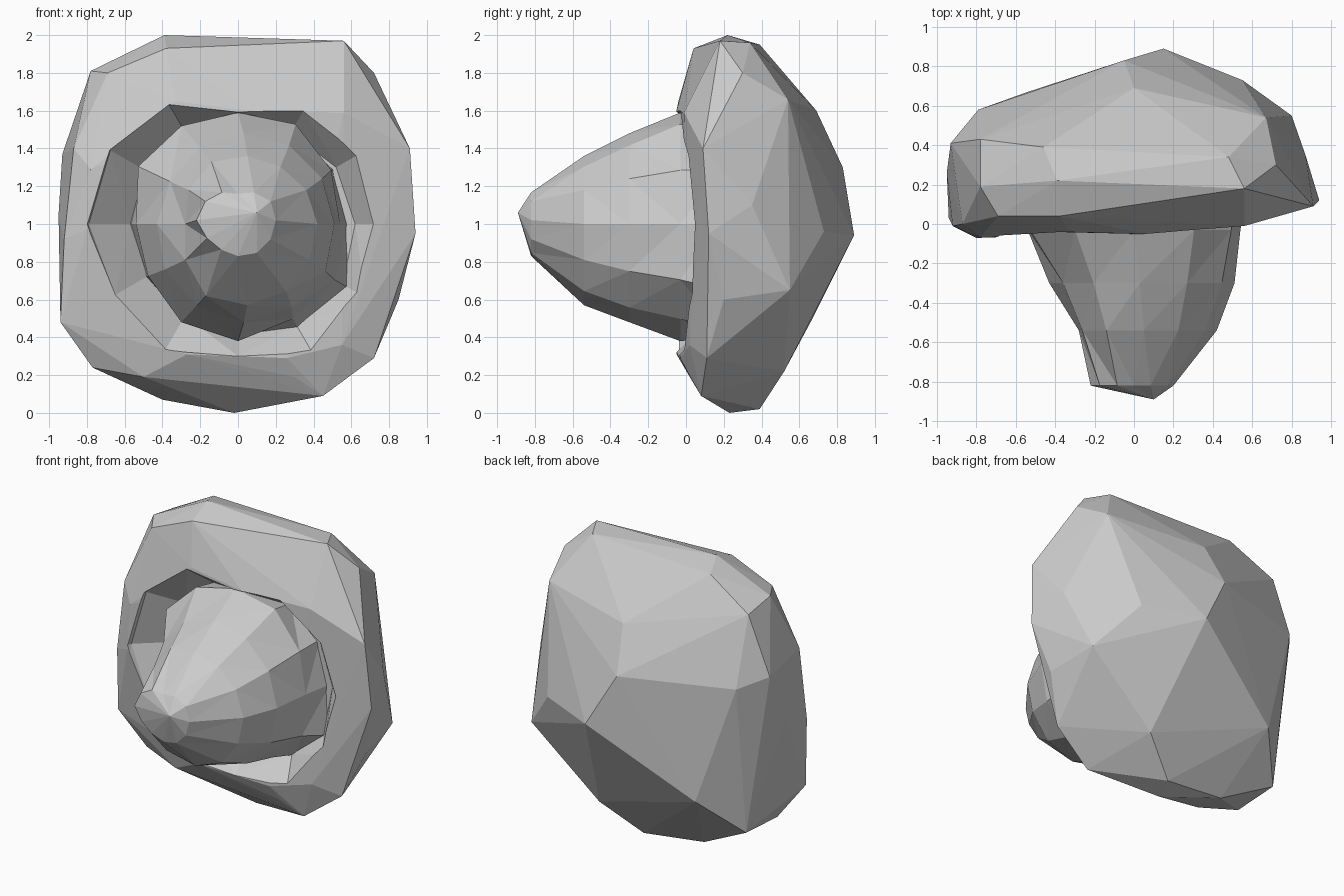
import bpy, bmesh, math

N = 12  # sides of every ring, one vertex each 30 degrees, seen from the front


def add_object(name, bm):
    bmesh.ops.recalc_face_normals(bm, faces=bm.faces[:])
    mesh = bpy.data.meshes.new(name)
    bm.to_mesh(mesh)
    bm.free()
    obj = bpy.data.objects.new(name, mesh)
    bpy.context.collection.objects.link(obj)
    return obj


def hull(name, points):
    """Faceted convex body around a few corner points."""
    bm = bmesh.new()
    for p in points:
        bm.verts.new(p)
    bmesh.ops.convex_hull(bm, input=bm.verts[:])
    loose = [v for v in bm.verts if not v.link_faces]
    bmesh.ops.delete(bm, geom=loose, context='VERTS')
    return add_object(name, bm)


def loft(name, rings, start, end):
    """Join irregular rings (cx, cz, y, radii) and close both ends on a point."""
    bm = bmesh.new()
    loops = []
    for cx, cz, y, radii in rings:
        loops.append([bm.verts.new((cx + r * math.cos(math.tau * i / N), y,
                                    cz + r * math.sin(math.tau * i / N)))
                      for i, r in enumerate(radii)])
    for a, b in zip(loops, loops[1:]):
        for i in range(N):
            j = (i + 1) % N
            bm.faces.new((a[i], a[j], b[j], b[i]))
    for tip, loop in ((start, loops[0]), (end, loops[-1])):
        v = bm.verts.new(tip)
        for i in range(N):
            bm.faces.new((v, loop[i], loop[(i + 1) % N]))
    bmesh.ops.triangulate(bm, faces=bm.faces[:], quad_method='SHORT_EDGE')
    return add_object(name, bm)


# Outer shell: corners of the domed back, the widest outline and the front rim
back = [(.15, .89, .94), (-.05, .83, 1.3), (0, .69, 1.6), (.55, .73, .96),
        (.67, .54, 1.66), (.8, .55, .65), (-.79, .58, 1.31), (-.54, .67, .50),
        (.3, .52, .22), (-.77, .44, .26), (.05, .39, .02), (-.4, .37, .07),
        (-.78, .43, 1.77), (-.46, .39, 1.95), (.48, .34, 1.96)]
outline = [(-.39, .22, 2.0), (.56, .18, 1.97), (.72, .3, 1.8), (.91, .09, 1.4),
           (.87, .35, 1.1), (.94, .12, .95), (.85, .2, .6), (.72, .11, .29),
           (.45, .08, .09), (-.02, .23, 0), (-.77, .1, .24), (-.94, .03, .48),
           (-.95, .26, 1.05), (-.93, .41, 1.37), (-.78, .19, 1.81)]
front = [(-.38, .04, 1.93), (-.69, .04, 1.8), (-.87, 0, 1.4), (-.92, -.01, .92),
         (-.5, .03, .19), (.3, .02, .19), (-.33, -.04, 1.65), (-.55, -.03, 1.56),
         (-.78, -.07, 1.29), (-.8, -.07, .97), (-.56, -.05, .6), (-.27, -.05, .31),
         (.26, -.03, .29), (.55, .02, .36), (.06, -.05, 1.6), (.56, -.01, 1.59)]
shell = hull("shell", back + outline + front)

# Sunken hollow cut into the front of the shell, wider on the right
hollow = loft("hollow_cutter", [
    (0, 1, -.30, [.92, .88, .80, .64, .79, .84, .86, .84, .86, .76, .86, .88]),
    (0, 1, -.04, [.80, .77, .70, .59, .73, .78, .79, .75, .77, .70, .80, .78]),
    (0, 1, .15, [.62, .60, .56, .53, .56, .57, .57, .55, .56, .57, .62, .64]),
], (0, -.3, 1), (0, .16, 1))
hollow.hide_render = True
hollow.hide_viewport = True
cut = shell.modifiers.new("hollow", 'BOOLEAN')
cut.operation = 'DIFFERENCE'
cut.solver = 'EXACT'
cut.object = hollow

# Tapered core pushing out of the hollow
loft("core", [
    (0, 1, .18, [.58, .58, .56, .54, .56, .58, .57, .56, .58, .60, .64, .69]),
    (0, 1, -.03, [.54, .57, .61, .59, .60, .61, .54, .55, .60, .62, .58, .59]),
    (.03, 1, -.30, [.48, .48, .48, .48, .47, .45, .46, .48, .50, .52, .51, .50]),
    (.05, 1, -.54, [.37, .36, .35, .36, .38, .36, .33, .38, .44, .43, .41, .38]),
    (0, 1.02, -.82, [.20, .20, .17, .14, .17, .20, .22, .19, .18, .19, .20, .20]),
], (0, .2, 1), (.10, -.89, 1.06))
